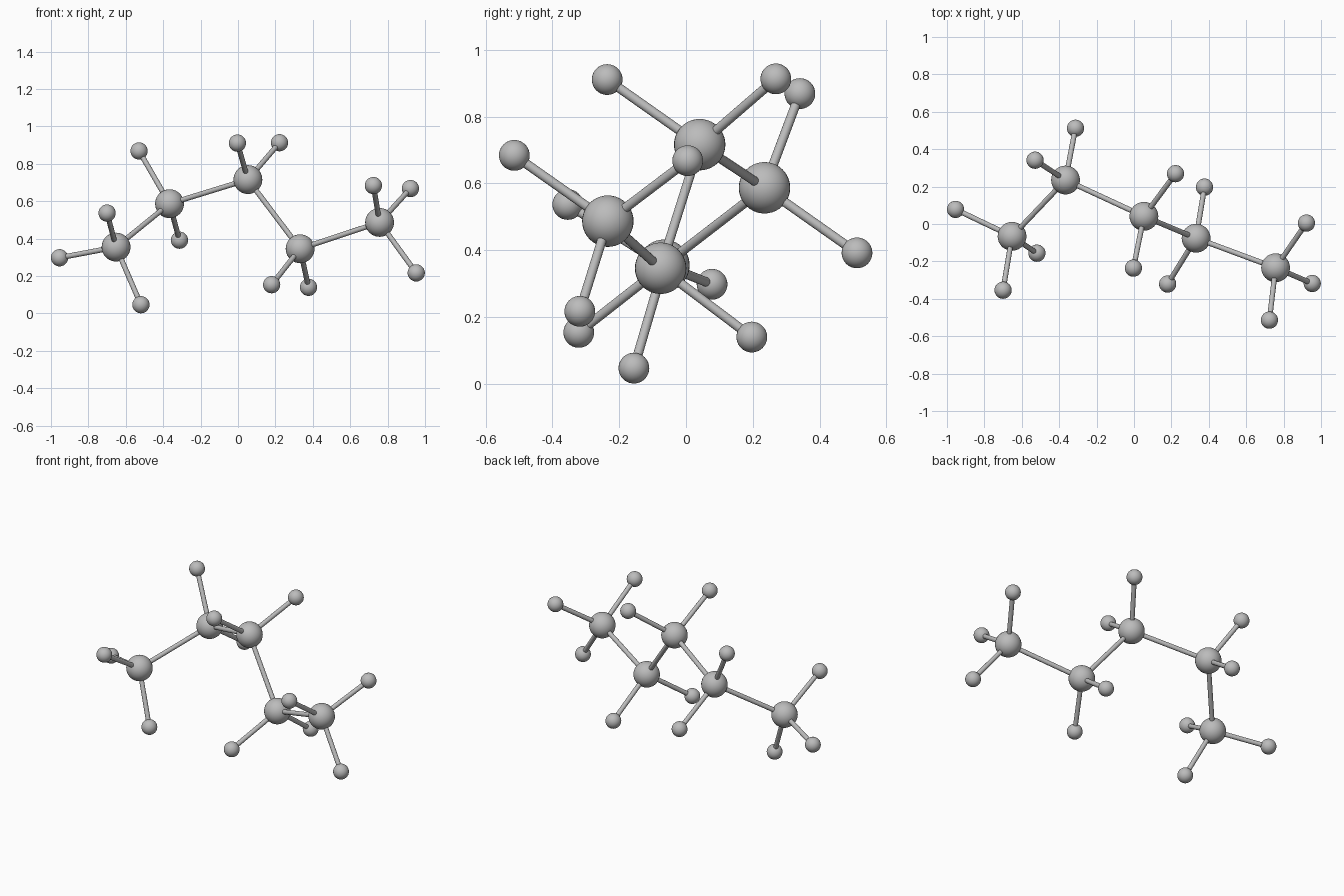
import bpy
from mathutils import Vector

default_cube = bpy.data.objects.get("Cube")
if default_cube:
    bpy.data.objects.remove(default_cube, do_unlink=True)

LARGE_RADIUS, SMALL_RADIUS, ROD_RADIUS = 0.077, 0.046, 0.014

# One plain grey for every part
grey = bpy.data.materials.new("plain_grey")
grey.use_nodes = True
colour = (0.5, 0.5, 0.5, 1)
grey.diffuse_color = colour
grey.node_tree.nodes["Principled BSDF"].inputs["Base Color"].default_value = colour


def finish(name):
    obj = bpy.context.object
    obj.name = name
    obj.data.materials.append(grey)
    bpy.ops.object.shade_smooth_by_angle()
    return obj


def ball(name, centre, radius):
    bpy.ops.mesh.primitive_uv_sphere_add(segments=32, ring_count=20, radius=radius, location=centre)
    finish(name)


def rod(name, start, end):
    start, end = Vector(start), Vector(end)
    axis = end - start
    bpy.ops.mesh.primitive_cylinder_add(vertices=20, radius=ROD_RADIUS, depth=axis.length,
                                        location=(start + end) / 2)
    obj = finish(name)
    obj.rotation_euler = axis.to_track_quat("Z", "Y").to_euler()


# Chain of large balls, each with the small balls attached to it
chain = [
    ((-0.652, -0.066, 0.355), [(-0.954, 0.078, 0.298), (-0.70, -0.354, 0.537), (-0.519, -0.156, 0.047)]),
    ((-0.366, 0.235, 0.587), [(-0.529, 0.341, 0.869), (-0.313, 0.512, 0.392)]),
    ((0.053, 0.041, 0.716), [(-0.003, -0.236, 0.911), (0.222, 0.269, 0.913)]),
    ((0.332, -0.076, 0.346), [(0.18, -0.321, 0.154), (0.377, 0.197, 0.14)]),
    ((0.757, -0.234, 0.487), [(0.724, -0.514, 0.684), (0.922, 0.005, 0.668), (0.953, -0.318, 0.217)]),
]

previous = None
for i, (centre, branches) in enumerate(chain, 1):
    ball(f"large_ball_{i}", centre, LARGE_RADIUS)
    if previous:
        rod(f"chain_rod_{i - 1}", previous, centre)
    for j, tip in enumerate(branches, 1):
        ball(f"small_ball_{i}_{j}", tip, SMALL_RADIUS)
        rod(f"branch_rod_{i}_{j}", centre, tip)
    previous = centre
